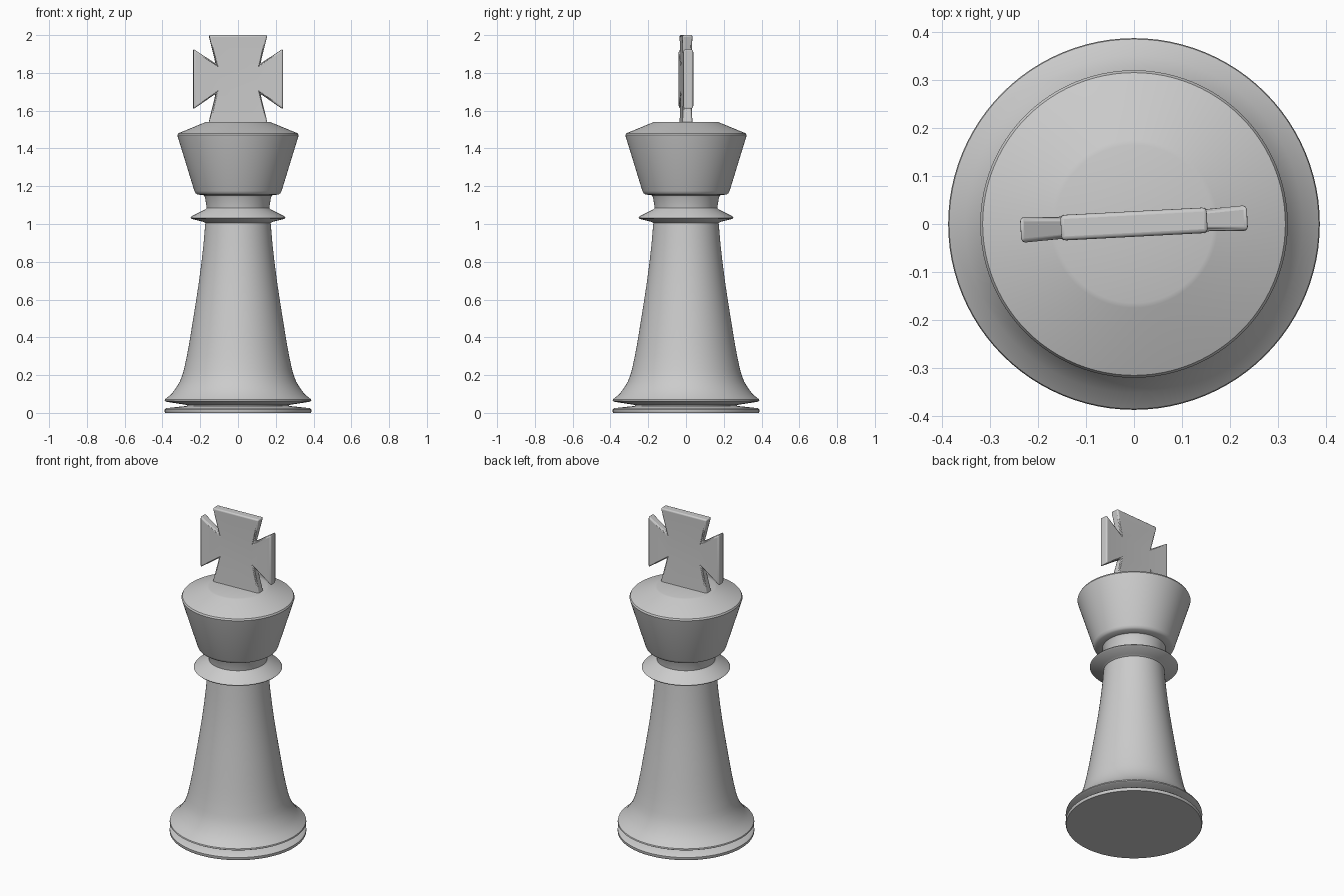
import bpy, bmesh, math

if "Cube" in bpy.data.objects:
    bpy.data.objects.remove(bpy.data.objects["Cube"])


def make_object(name, bm):
    bmesh.ops.recalc_face_normals(bm, faces=bm.faces)
    mesh = bpy.data.meshes.new(name)
    bm.to_mesh(mesh)
    bm.free()
    obj = bpy.data.objects.new(name, mesh)
    bpy.context.collection.objects.link(obj)
    return obj


def smooth(obj, degrees):
    bpy.ops.object.select_all(action='DESELECT')
    obj.select_set(True)
    bpy.context.view_layer.objects.active = obj
    bpy.ops.object.shade_smooth_by_angle(angle=math.radians(degrees))


def lathe(name, profile, segments=96):
    # profile is (radius, height); both ends are capped flat
    bm = bmesh.new()
    rings = []
    for r, z in profile:
        rings.append([bm.verts.new((r * math.cos(2 * math.pi * i / segments),
                                    r * math.sin(2 * math.pi * i / segments), z))
                      for i in range(segments)])
    for a, b in zip(rings, rings[1:]):
        for i in range(segments):
            j = (i + 1) % segments
            bm.faces.new((a[i], a[j], b[j], b[i]))
    bm.faces.new(rings[0])
    bm.faces.new(rings[-1])
    obj = make_object(name, bm)
    smooth(obj, 35)
    return obj


# Turned body: base with groove, flared stem, collar, neck and head
lathe("turned_body", [
    (0.385, 0.0), (0.388, 0.005), (0.388, 0.018), (0.380, 0.025),
    (0.27, 0.037), (0.27, 0.042), (0.380, 0.059), (0.388, 0.064), (0.386, 0.072),
    (0.352, 0.10), (0.330, 0.13), (0.308, 0.165), (0.295, 0.20), (0.286, 0.23),
    (0.271, 0.30), (0.258, 0.37), (0.245, 0.45), (0.232, 0.53), (0.221, 0.60),
    (0.206, 0.70), (0.193, 0.80), (0.182, 0.90), (0.173, 1.005),
    (0.185, 1.012), (0.245, 1.027), (0.251, 1.033), (0.245, 1.041),
    (0.175, 1.076), (0.166, 1.085), (0.174, 1.14), (0.18, 1.152),
    (0.215, 1.156), (0.225, 1.163), (0.231, 1.175),
    (0.319, 1.462), (0.321, 1.470), (0.316, 1.480),
    (0.175, 1.538), (0.165, 1.541)])


# Cross with flaring arms, slightly thicker toward the arm ends
inner, outer = 0.021, 0.027
core = [(-0.118, 1.69), (0.118, 1.69), (0.118, 1.848), (-0.118, 1.848)]
arms = [[(-0.158, 1.525), (0.158, 1.525)],
        [(0.237, 1.608), (0.237, 1.927)],
        [(0.155, 2.0), (-0.155, 2.0)],
        [(-0.237, 1.927), (-0.237, 1.608)]]

bm = bmesh.new()
sides = []
for s in (-1, 1):
    c = [bm.verts.new((x, s * inner, z)) for x, z in core]
    tips = [[bm.verts.new((x, s * outer, z)) for x, z in arm] for arm in arms]
    bm.faces.new(c)
    loop = []
    for i, (p, q) in enumerate(tips):
        bm.faces.new((c[i], p, q, c[(i + 1) % 4]))
        loop += [c[i], p, q]
    sides.append(loop)
front, back = sides
for i in range(12):
    j = (i + 1) % 12
    bm.faces.new((front[i], front[j], back[j], back[i]))
cross = make_object("cross", bm)
cross.rotation_euler.z = math.radians(3)
bevel = cross.modifiers.new("rounded_edges", 'BEVEL')
bevel.width = 0.009
bevel.segments = 3
bevel.limit_method = 'ANGLE'
bevel.angle_limit = math.radians(30)
smooth(cross, 40)
